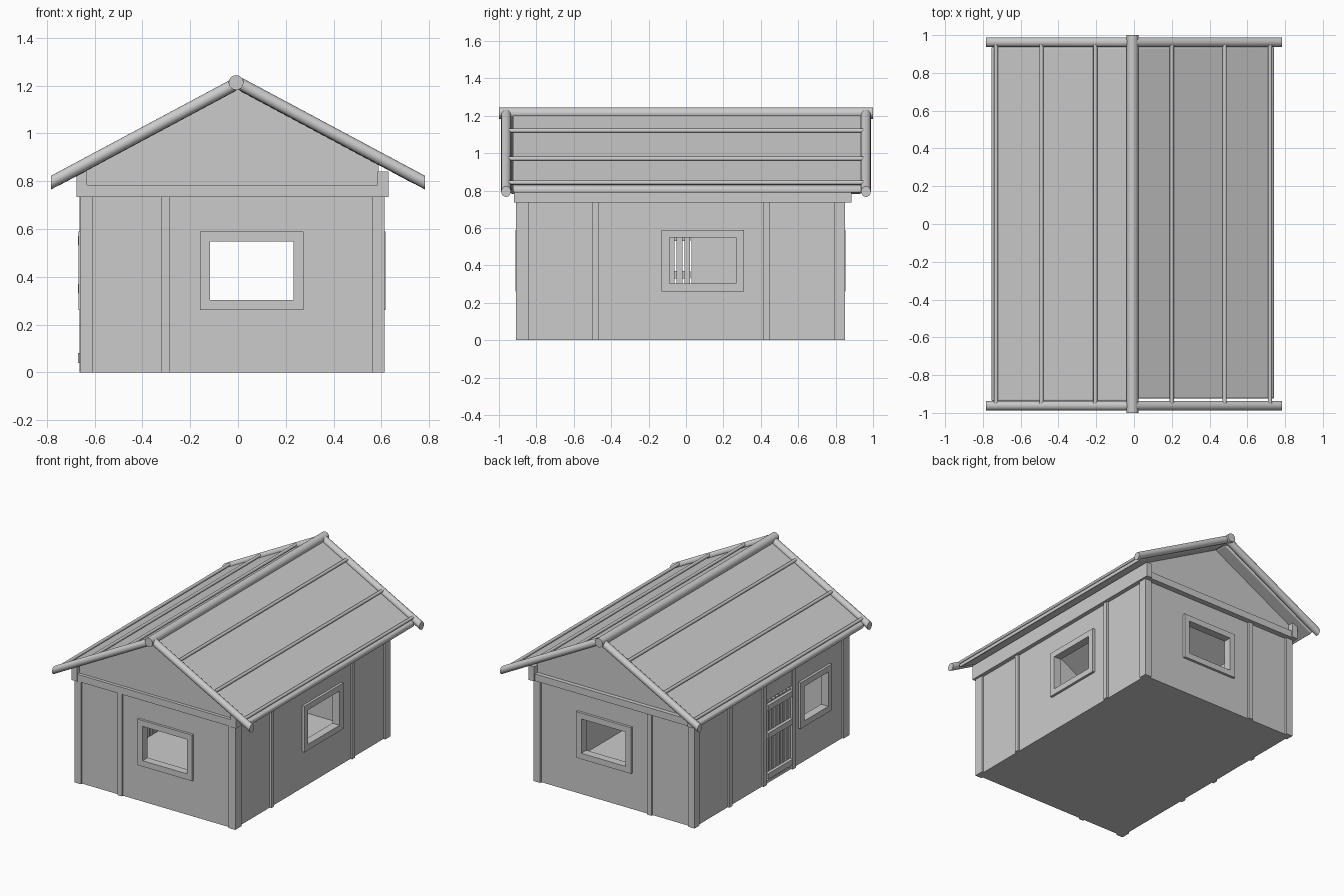
import bpy, bmesh, math

if "Cube" in bpy.data.objects:
    bpy.data.objects.remove(bpy.data.objects["Cube"])


def finish(name, bm):
    bmesh.ops.recalc_face_normals(bm, faces=bm.faces)
    me = bpy.data.meshes.new(name)
    bm.to_mesh(me)
    bm.free()
    ob = bpy.data.objects.new(name, me)
    bpy.context.collection.objects.link(ob)
    return ob


def smooth(ob):
    bpy.ops.object.select_all(action='DESELECT')
    ob.select_set(True)
    bpy.context.view_layer.objects.active = ob
    bpy.ops.object.shade_smooth_by_angle(angle=math.radians(40))


def box(name, x, y, z):
    bm = bmesh.new()
    bmesh.ops.create_cube(bm, size=1)
    for v in bm.verts:
        v.co = [(r[0] + r[1]) / 2 + c * (r[1] - r[0]) for c, r in zip(v.co, (x, y, z))]
    return finish(name, bm)


def prism(name, profile, y0, y1):
    """Extrude an xz profile along y."""
    bm = bmesh.new()
    f = bm.faces.new([bm.verts.new((x, y0, z)) for x, z in profile])
    ext = bmesh.ops.extrude_face_region(bm, geom=[f])
    for v in ext['geom']:
        if isinstance(v, bmesh.types.BMVert):
            v.co.y = y1
    return finish(name, bm)


def rod_y(name, x, z, r, y0, y1, n=16):
    prof = [(x + r * math.cos(2 * math.pi * i / n), z + r * math.sin(2 * math.pi * i / n))
            for i in range(n)]
    ob = prism(name, prof, y0, y1)
    smooth(ob)


def on_wall(name, side, a, z, d):
    """Box on a wall: a = span along it, d = depth range across it."""
    d = (min(d), max(d))
    return box(name, a, d, z) if side in ('front', 'back') else box(name, d, a, z)


# wall faces: (inner, outer, trim outer)
WALL = {'front': (-0.855, -0.895, -0.908), 'back': (0.795, 0.835, 0.849),
        'left': (-0.61, -0.65, -0.664), 'right': (0.56, 0.60, 0.614)}

# walls: solid shell with hollow and openings cut
shell = box('walls', (-0.65, 0.60), (-0.895, 0.835), (0, 0.76))
windows = {'front': (-0.16, 0.275), 'back': (-0.16, 0.275),
           'right': (-0.13, 0.31), 'left': (-0.70, -0.345)}
Z0, Z1, FW = 0.26, 0.59, 0.042
cutters = [box('cut_room', (-0.61, 0.56), (-0.855, 0.795), (0.02, 0.9)),
           box('cut_door', (-0.7, -0.58), (-0.26, 0.03), (0.02, 0.60))]
for side, (a, b) in windows.items():
    inner, outer, _ = WALL[side]
    s = 0.03 if outer > 0 else -0.03
    cutters.append(on_wall('cut_' + side, side, (a + FW, b - FW),
                           (Z0 + FW, Z1 - FW), (inner - s, outer + s)))
for c in cutters:
    c.hide_render = True
    m = shell.modifiers.new('cut', 'BOOLEAN')
    m.operation, m.object, m.solver = 'DIFFERENCE', c, 'EXACT'
bpy.context.view_layer.update()
bpy.context.view_layer.objects.active = shell
for m in list(shell.modifiers):
    bpy.ops.object.modifier_apply(modifier=m.name)
for c in cutters:
    bpy.data.objects.remove(c)

# window frames
for side, (a, b) in windows.items():
    inner, outer, trim = WALL[side]
    d = (inner, trim + math.copysign(0.004, trim))
    for tag, span, z in (('bottom', (a, b), (Z0, Z0 + FW)), ('top', (a, b), (Z1 - FW, Z1)),
                         ('start', (a, a + FW), (Z0 + FW, Z1 - FW)),
                         ('end', (b - FW, b), (Z0 + FW, Z1 - FW))):
        on_wall(f'{side}_window_{tag}', side, span, z, d)

# wall posts
posts = {'front': [(-0.32, -0.285)], 'back': [(-0.32, -0.285)],
         'right': [(-0.50, -0.468), (0.415, 0.45)],
         'left': [(0.42, 0.455), (0.03, 0.068), (-0.298, -0.26)]}
for side, spans in posts.items():
    for i, sp in enumerate(spans):
        on_wall(f'{side}_post_{i}', side, sp, (0, 0.74), (WALL[side][0], WALL[side][2]))
for x in ((-0.662, -0.61), (0.562, 0.614)):
    for y in ((-0.908, -0.84), (0.79, 0.849)):
        box('corner_post', x, y, (0, 0.74))

# slatted door with rails and lintel panel
for i in range(7):
    y = -0.258 + i * 0.0415
    box('door_slat', (-0.648, -0.63), (y, y + 0.031), (0.03, 0.58))
for z in (0.04, 0.33, 0.53):
    box('door_rail', (-0.67, -0.648), (-0.255, 0.025), (z, z + 0.04))
box('door_lintel', (-0.658, -0.61), (-0.26, 0.03), (0.60, 0.74))

# top beams
box('left_beam', (-0.677, -0.632), (-0.92, 0.885), (0.735, 0.84))
box('right_beam', (0.585, 0.63), (-0.92, 0.885), (0.735, 0.84))
box('front_beam', (-0.632, 0.585), (-0.915, -0.86), (0.735, 0.785))
box('back_beam', (-0.632, 0.585), (0.80, 0.875), (0.735, 0.785))

# gables
SLOPE = 0.535
gable = [(-0.635, 0.785), (0.588, 0.785), (0.588, 0.87), (0, 1.185), (-0.635, 0.845)]
prism('front_gable', gable, -0.892, -0.86)
prism('back_gable', gable, 0.81, 0.845)

# roof sheets with softened edges, battens and rake poles
for tag, s, edge, y0, xs in (('left', -1, 0.755, -0.94, (0.205, 0.49, 0.73)),
                             ('right', 1, 0.742, -0.925, (0.20, 0.48, 0.72))):
    top = 1.213
    prof = [(0, top), (s * edge, top - SLOPE * edge),
            (s * edge, top - SLOPE * edge - 0.03), (0, top - 0.03)]
    roof = prism(tag + '_roof_sheet', prof, y0, 0.94)
    bv = roof.modifiers.new('soften', 'BEVEL')
    bv.width, bv.segments = 0.01, 3
    smooth(roof)
    for x in xs:
        rod_y(tag + '_roof_batten', s * x, 1.227 - SLOPE * x, 0.011, -0.95, 0.95, 12)
    # poles with plumb-cut ends
    for yc in (-0.962, 0.962):
        bm = bmesh.new()
        n, r = 16, 0.026
        rings = []
        for x in (0, 0.783):
            rings.append([bm.verts.new((s * x, yc + r * math.cos(2 * math.pi * i / n),
                                        1.213 - SLOPE * x + r * 1.1 * math.sin(2 * math.pi * i / n)))
                          for i in range(n)])
        for i in range(n):
            j = (i + 1) % n
            bm.faces.new((rings[0][i], rings[0][j], rings[1][j], rings[1][i]))
        for ring in rings:
            bm.faces.new(ring)
        smooth(finish(tag + '_rake_pole', bm))

# ridge pole
rod_y('ridge_pole', -0.008, 1.213, 0.031, -1.0, 1.0, 20)
